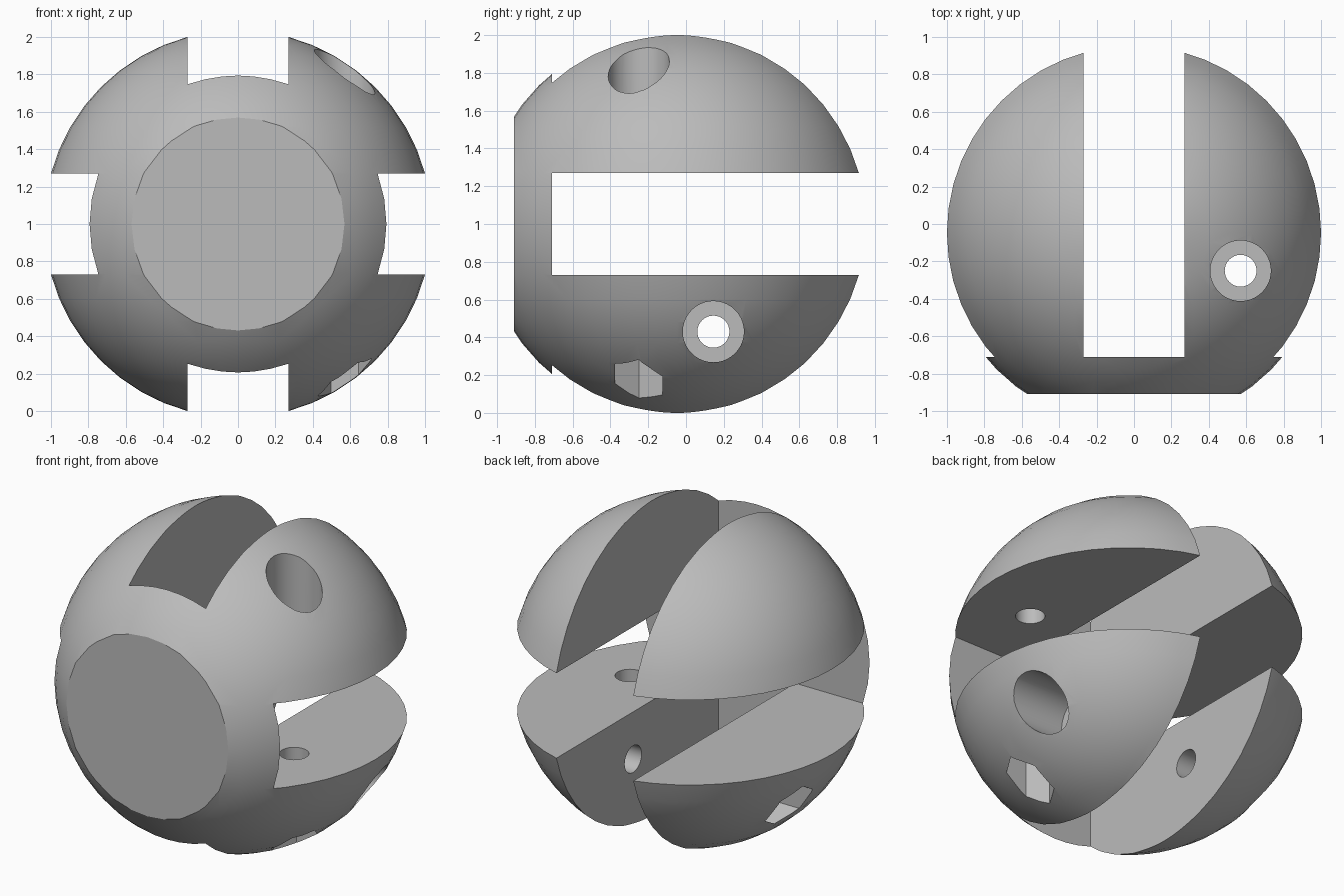
import bpy, bmesh, math
from mathutils import Matrix, Vector

if "Cube" in bpy.data.objects:
    bpy.data.objects.remove(bpy.data.objects["Cube"])

R = 1.036                      # ball radius
C = Vector((0, -0.047, 1))     # ball centre
SLOT = 0.27                    # half width of the slots
SEAT = 0.53                    # distance of screw and nut seats from the centre planes

grey = bpy.data.materials.new("light_grey")
grey.diffuse_color = (0.5, 0.5, 0.5, 1)
grey.use_nodes = True
grey.node_tree.nodes["Principled BSDF"].inputs["Base Color"].default_value = grey.diffuse_color


def make(name, build):
    bm = bmesh.new()
    build(bm)
    me = bpy.data.meshes.new(name)
    bm.to_mesh(me)
    bm.free()
    ob = bpy.data.objects.new(name, me)
    bpy.context.collection.objects.link(ob)
    return ob


def cut(target, cutter):
    """Subtract the cutter from the target and remove it."""
    mod = target.modifiers.new("cut", 'BOOLEAN')
    mod.operation = 'DIFFERENCE'
    mod.solver = 'EXACT'
    mod.object = cutter
    bpy.context.view_layer.objects.active = target
    bpy.ops.object.modifier_apply(modifier=mod.name)
    bpy.data.objects.remove(cutter)


def box(lo, hi):
    lo, hi = Vector(lo), Vector(hi)
    m = Matrix.Translation((lo + hi) / 2) @ Matrix.Diagonal((*(hi - lo), 1))
    return make("box_cutter", lambda bm: bmesh.ops.create_cube(bm, size=1, matrix=m))


def rod(radius, lo, hi, sides, frame):
    """Prism along the local z of the frame, from lo to hi."""
    m = frame @ Matrix.Translation((0, 0, (lo + hi) / 2))
    if sides == 6:             # put two hexagon corners on the local x axis
        m = m @ Matrix.Rotation(math.radians(90), 4, 'Z')
    return make("rod_cutter", lambda bm: bmesh.ops.create_cone(
        bm, cap_ends=True, segments=sides, radius1=radius, radius2=radius,
        depth=hi - lo, matrix=m))


# Ball
body = make("slotted_ball", lambda bm: bmesh.ops.create_uvsphere(
    bm, u_segments=48, v_segments=24, radius=R, matrix=Matrix.Translation(C)))
body.data.materials.append(grey)

# Flat front
cut(body, box((-2, -3, -1), (2, -0.91, 3)))

# Crossed slots, open at the back
cut(body, box((-SLOT, -0.71, -1), (SLOT, 2, 3)))
cut(body, box((-2, -0.71, 1 - SLOT), (2, 2, 1 + SLOT)))

# Two clamp screws: one vertical, one sideways
vertical = Matrix.Translation((0.57, -0.25, 1))
sideways = Matrix.Translation((0, 0.145, 0.43)) @ Matrix.Rotation(math.radians(90), 4, 'Y')
for frame in (vertical, sideways):
    cut(body, rod(0.085, -1.5, 1.5, 32, frame))      # shaft hole
    cut(body, rod(0.162, SEAT, 1.5, 40, frame))      # screw head recess
    cut(body, rod(0.146, -1.5, -SEAT, 6, frame))     # nut pocket

bpy.ops.object.select_all(action='DESELECT')
body.select_set(True)
bpy.context.view_layer.objects.active = body
bpy.ops.object.shade_smooth_by_angle(angle=math.radians(25))
